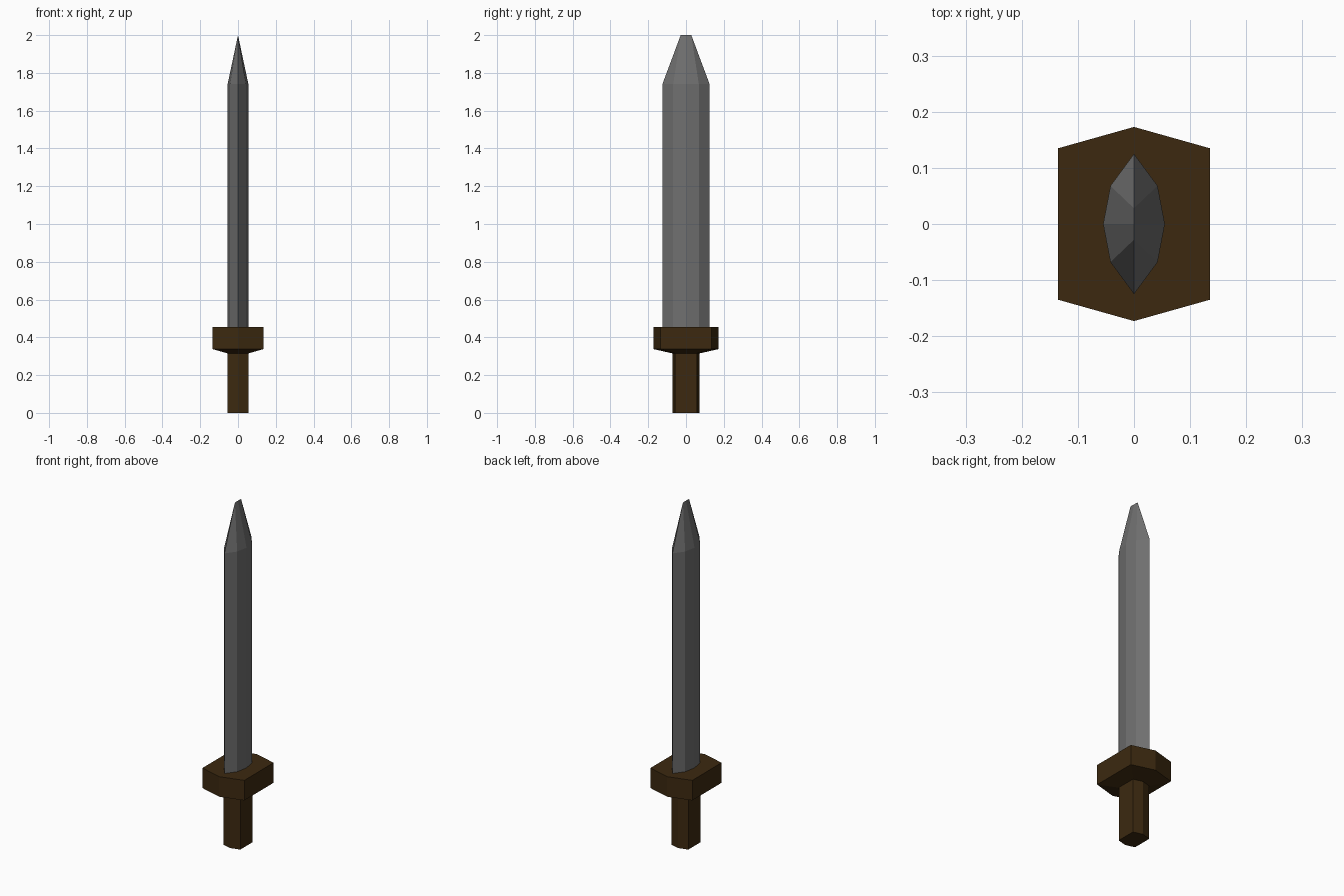
import bpy, bmesh

if "Cube" in bpy.data.objects:
    bpy.data.objects.remove(bpy.data.objects["Cube"])


def material(name, rgb):
    m = bpy.data.materials.new(name)
    m.diffuse_color = (*rgb, 1)
    m.use_nodes = True
    m.node_tree.nodes["Principled BSDF"].inputs["Base Color"].default_value = m.diffuse_color
    return m


def loft(name, rings, mat):
    """Skin a stack of equal-length rings, capping both ends."""
    bm = bmesh.new()
    loops = [[bm.verts.new(p) for p in ring] for ring in rings]
    n = len(loops[0])
    for a, b in zip(loops, loops[1:]):
        for i in range(n):
            j = (i + 1) % n
            bm.faces.new((a[i], a[j], b[j], b[i]))
    bm.faces.new(loops[0][::-1])
    if len({tuple(v.co) for v in loops[-1]}) == n:
        bm.faces.new(loops[-1])
    bmesh.ops.remove_doubles(bm, verts=bm.verts, dist=1e-4)
    bmesh.ops.recalc_face_normals(bm, faces=bm.faces)
    me = bpy.data.meshes.new(name)
    bm.to_mesh(me)
    bm.free()
    me.materials.append(mat)
    ob = bpy.data.objects.new(name, me)
    bpy.context.collection.objects.link(ob)
    return ob


def hexagon(x, y, y_mid, z):
    return [(x, -y, z), (x, y, z), (0, y_mid, z),
            (-x, y, z), (-x, -y, z), (0, -y_mid, z)]


wood = material("dark_wood", (0.045, 0.022, 0.005))
steel = material("steel", (0.16, 0.16, 0.16))

# Grip
loft("grip", [hexagon(0.055, 0.057, 0.072, z) for z in (0, 0.32)], wood)

# Guard with shallow tapered underside
loft("guard", [hexagon(0.055, 0.057, 0.072, 0.315),
               hexagon(0.135, 0.135, 0.173, 0.338),
               hexagon(0.135, 0.135, 0.173, 0.455)], wood)

# Blade: eight-sided section closing to a short chisel edge
section = [(0.055, 0), (0.042, 0.068), (0, 0.125), (-0.042, 0.068),
           (-0.055, 0), (-0.042, -0.068), (0, -0.125), (0.042, -0.068)]
tip = [(0, max(-0.028, min(0.028, y)), 2.0) for x, y in section]
loft("blade", [[(x, y, z) for x, y in section] for z in (0.45, 1.74)] + [tip], steel)
